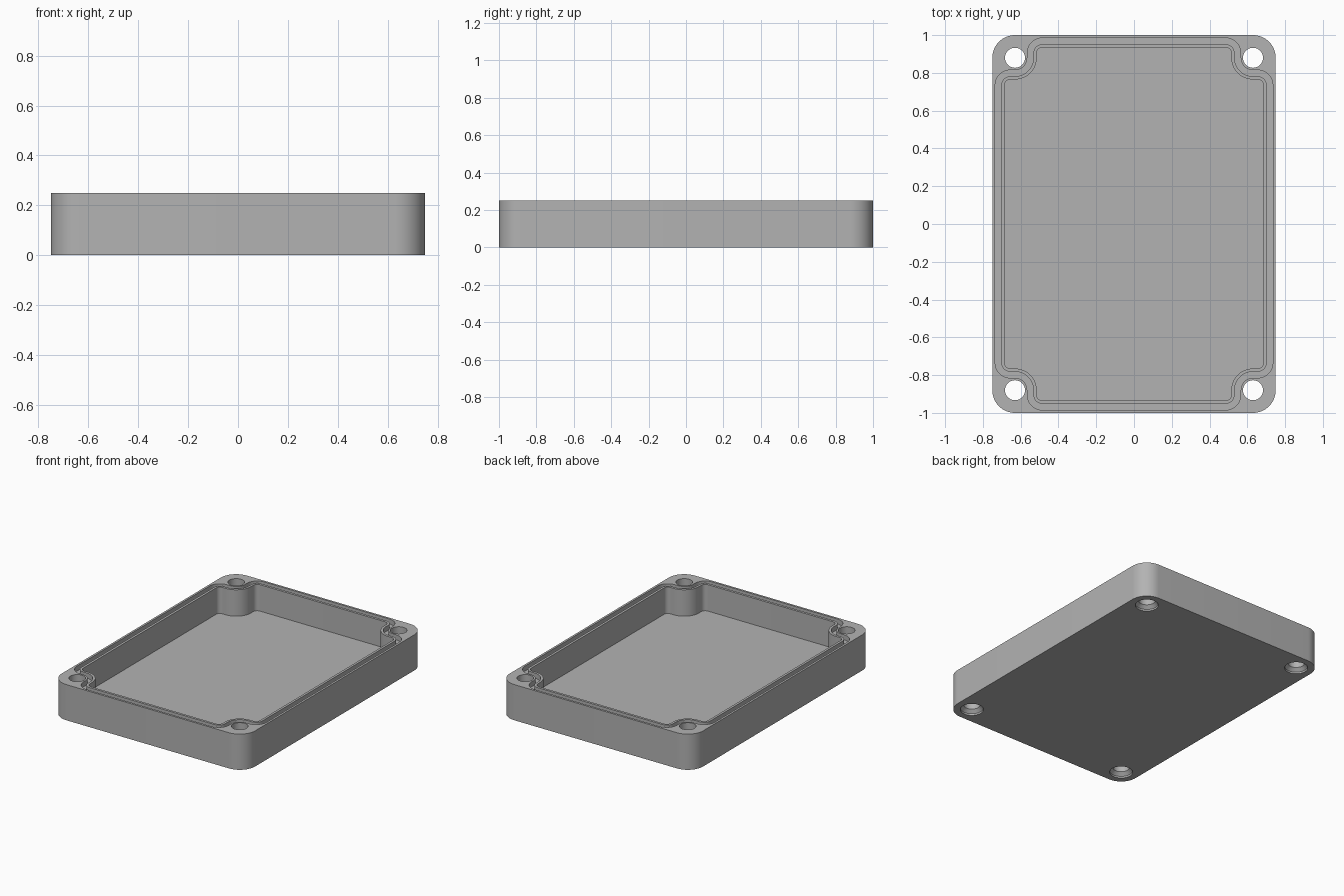
import bpy, bmesh, math

if "Cube" in bpy.data.objects:
    bpy.data.objects.remove(bpy.data.objects["Cube"], do_unlink=True)

HALF_X, HALF_Y, HEIGHT = 0.75, 1.0, 0.25
FLOOR, GROOVE_DEPTH = 0.065, 0.035
HOLE_X, HOLE_Y, HOLE_R, SINK_R = 0.63, 0.88, 0.053, 0.075

plastic = bpy.data.materials.new("grey plastic")
plastic.use_nodes = True
GREY = (0.45, 0.45, 0.45, 1)
plastic.diffuse_color = GREY
plastic.node_tree.nodes["Principled BSDF"].inputs["Base Color"].default_value = GREY


def arc(cx, cy, r, start, end, steps=12):
    angles = [math.radians(start + (end - start) * i / steps) for i in range(steps + 1)]
    return [(cx + r * math.cos(a), cy + r * math.sin(a)) for a in angles]


def four_way(quarter):
    """Mirror a first-quadrant path into a closed counter-clockwise outline."""
    left = [(-x, y) for x, y in reversed(quarter)]
    half = quarter + left
    return half + [(-x, -y) for x, y in half]


def rim_outline(inset):
    """Rounded outline that steps around the screw bosses."""
    fillet, boss = 0.08, 0.065
    ax, by = 0.735 - fillet, 0.985 - fillet
    return four_way(
        arc(ax, HOLE_Y - boss - fillet, fillet - inset, 0, 90)
        + arc(HOLE_X, HOLE_Y, boss + inset, 270, 180)
        + arc(HOLE_X - boss - fillet, by, fillet - inset, 0, 90))


def make_object(name, bm):
    bmesh.ops.recalc_face_normals(bm, faces=bm.faces)
    mesh = bpy.data.meshes.new(name)
    bm.to_mesh(mesh)
    bm.free()
    mesh.materials.append(plastic)
    obj = bpy.data.objects.new(name, mesh)
    bpy.context.collection.objects.link(obj)
    return obj


def loft(name, rings, closed=False):
    """Skin a stack of (outline, z) rings; cap the ends or join last to first."""
    bm = bmesh.new()
    loops = [[bm.verts.new((x, y, z)) for x, y in pts] for pts, z in rings]
    pairs = list(zip(loops, loops[1:]))
    if closed:
        pairs.append((loops[-1], loops[0]))
    else:
        bm.faces.new(loops[0])
        bm.faces.new(loops[-1])
    for a, b in pairs:
        n = len(a)
        for i in range(n):
            j = (i + 1) % n
            bm.faces.new((a[i], a[j], b[j], b[i]))
    return make_object(name, bm)


# Outer body with rounded vertical corners
R = 0.12
body_outline = four_way(arc(HALF_X - R, HALF_Y - R, R, 0, 90, 16))
body = loft("enclosure_base", [(body_outline, 0), (body_outline, HEIGHT)])

# Main cavity and the seal groove around it
over = HEIGHT + 0.1
inner, lip, outer = rim_outline(0.05), rim_outline(0.033), rim_outline(0)
cutters = [loft("cavity_cutter", [(inner, FLOOR), (inner, over)])]
low = HEIGHT - GROOVE_DEPTH
cutters.append(loft("groove_cutter",
                    [(outer, low), (outer, over), (lip, over), (lip, low)], closed=True))

# Countersunk screw holes in the four corners
sink = SINK_R - HOLE_R
for sx in (-1, 1):
    for sy in (-1, 1):
        ring = lambda r: arc(sx * HOLE_X, sy * HOLE_Y, r, 0, 360, 40)[:-1]
        cutters.append(loft("screw_hole_cutter", [
            (ring(SINK_R), -0.1), (ring(SINK_R), 0.012),
            (ring(HOLE_R), 0.012 + sink), (ring(HOLE_R), over)]))

for cutter in cutters:
    cutter.hide_render = True
    mod = body.modifiers.new("cut", "BOOLEAN")
    mod.operation = "DIFFERENCE"
    mod.solver = "EXACT"
    mod.object = cutter

# Apply the cuts and drop the helpers
bpy.context.view_layer.objects.active = body
body.select_set(True)
for mod in list(body.modifiers):
    bpy.ops.object.modifier_apply(modifier=mod.name)
for cutter in cutters:
    bpy.data.objects.remove(cutter, do_unlink=True)

bpy.ops.object.select_all(action="DESELECT")
body.select_set(True)
bpy.ops.object.shade_smooth_by_angle(angle=math.radians(30))
